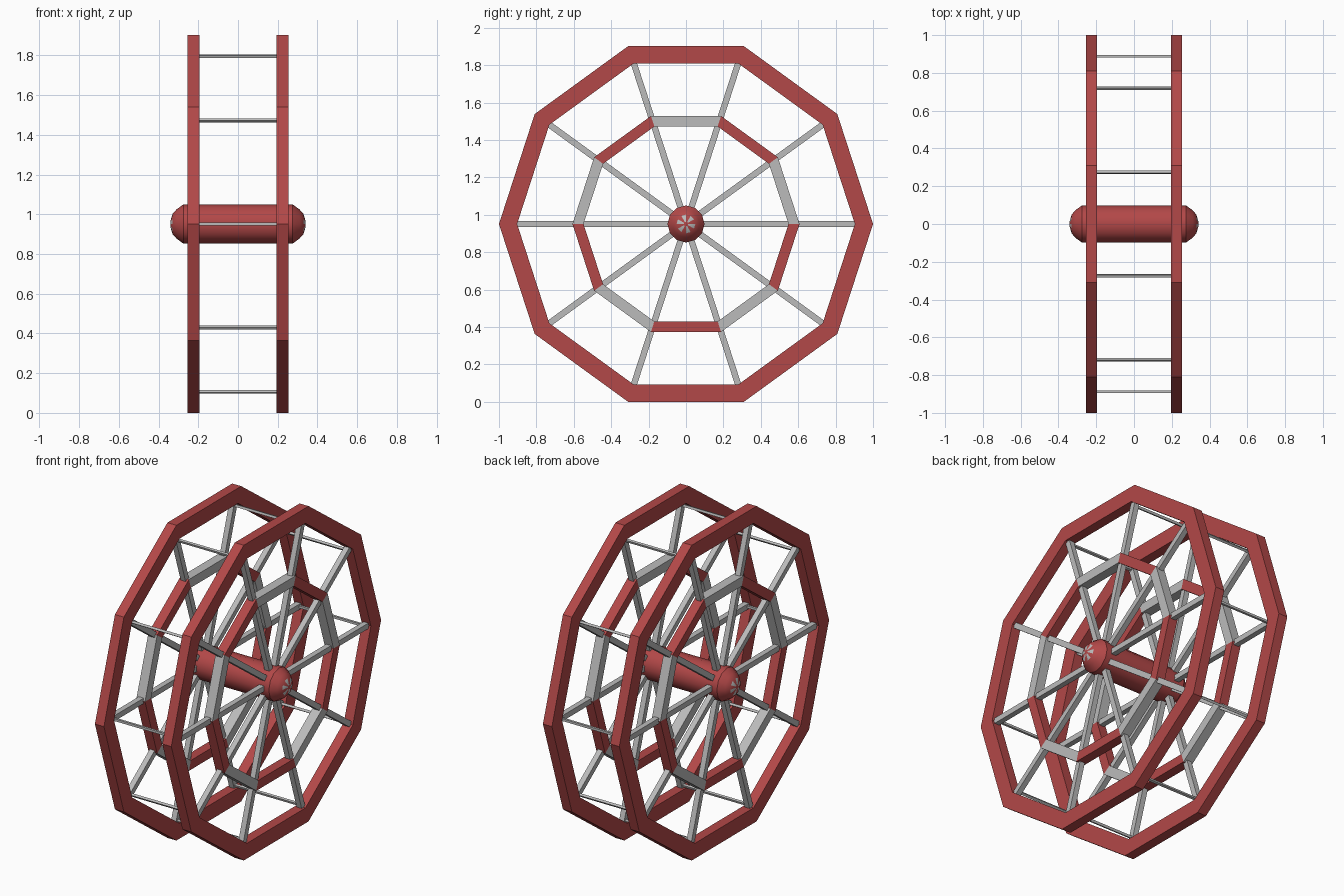
import bpy, bmesh
from math import sin, cos, pi, radians
from mathutils import Matrix

if "Cube" in bpy.data.objects:
    bpy.data.objects.remove(bpy.data.objects["Cube"])

N = 10
CZ = sin(radians(72))          # axle height: the decagon rests on a flat side
SIDE_X = 0.225                 # centre plane of each wheel

red = bpy.data.materials.new("red")
red.diffuse_color = (0.45, 0.065, 0.065, 1)
red.use_nodes = True
red.node_tree.nodes["Principled BSDF"].inputs["Base Color"].default_value = red.diffuse_color
grey = bpy.data.materials.new("grey")
grey.diffuse_color = (0.5, 0.5, 0.5, 1)
grey.use_nodes = True
grey.node_tree.nodes["Principled BSDF"].inputs["Base Color"].default_value = grey.diffuse_color


def finish(name, bm):
    bmesh.ops.recalc_face_normals(bm, faces=bm.faces)
    me = bpy.data.meshes.new(name)
    bm.to_mesh(me)
    bm.free()
    me.materials.append(red)
    me.materials.append(grey)
    ob = bpy.data.objects.new(name, me)
    bpy.context.collection.objects.link(ob)
    ob.location.z = CZ
    return ob


def revolve(bm, profile, n, closed, mat=lambda i, k: 0):
    """Sweep (x, r) points around the X axis; mat(segment, strip) picks the slot."""
    loops = [[bm.verts.new((x, r * cos(2 * pi * i / n), r * sin(2 * pi * i / n)))
              for x, r in profile] for i in range(n)]
    m = len(profile)
    for i in range(n):
        a, b = loops[i], loops[(i + 1) % n]
        for k in range(m if closed else m - 1):
            j = (k + 1) % m
            bm.faces.new((a[k], a[j], b[j], b[k])).material_index = mat(i, k)


def ring(name, x, r_out, r_in, width, mat=lambda i, k: 0):
    bm = bmesh.new()
    h = width / 2
    revolve(bm, [(x - h, r_in), (x + h, r_in), (x + h, r_out), (x - h, r_out)], N, True, mat)
    return finish(name, bm)


def bars(name, centre, size):
    """Ten grey boxes, one at each corner angle of the decagon."""
    bm = bmesh.new()
    for i in range(N):
        mat = (Matrix.Rotation(2 * pi * i / N, 4, 'X') @ Matrix.Translation(centre)
               @ Matrix.Diagonal((*size, 1)))
        bmesh.ops.create_cube(bm, size=1, matrix=mat)
    for f in bm.faces:
        f.material_index = 1
    return finish(name, bm)


# Two wheels: rim, alternating red and grey inner ring, spokes
for side, s in (("left", -1), ("right", 1)):
    x = s * SIDE_X
    ring(side + "_rim", x, 1.0, 0.903, 0.06)
    ring(side + "_inner_ring", x, 0.607, 0.548, 0.058, lambda i, k: 1 - i % 2)
    bars(side + "_spokes", (x, 0.49, 0), (0.033, 0.85, 0.033))

# Thin rungs joining the wheels at the spoke tips
bars("cross_rungs", (0, 0.888, 0), (2 * SIDE_X, 0.014, 0.014))

# Axle hub with tapered ends and alternating wedges on the tips
half = [(0.275, 0.099), (0.31, 0.073), (0.33, 0.05), (0.341, 0.012)]
profile = [(-x, r) for x, r in reversed(half)] + half
bm = bmesh.new()
tips = (0, len(profile) - 2)
revolve(bm, profile, 12, False, lambda i, k: i % 2 if k in tips else 0)
bmesh.ops.holes_fill(bm, edges=[e for e in bm.edges if e.is_boundary], sides=0)
hub = finish("axle_hub", bm)
bpy.context.view_layer.objects.active = hub
hub.select_set(True)
bpy.ops.object.shade_smooth_by_angle(angle=radians(35))
